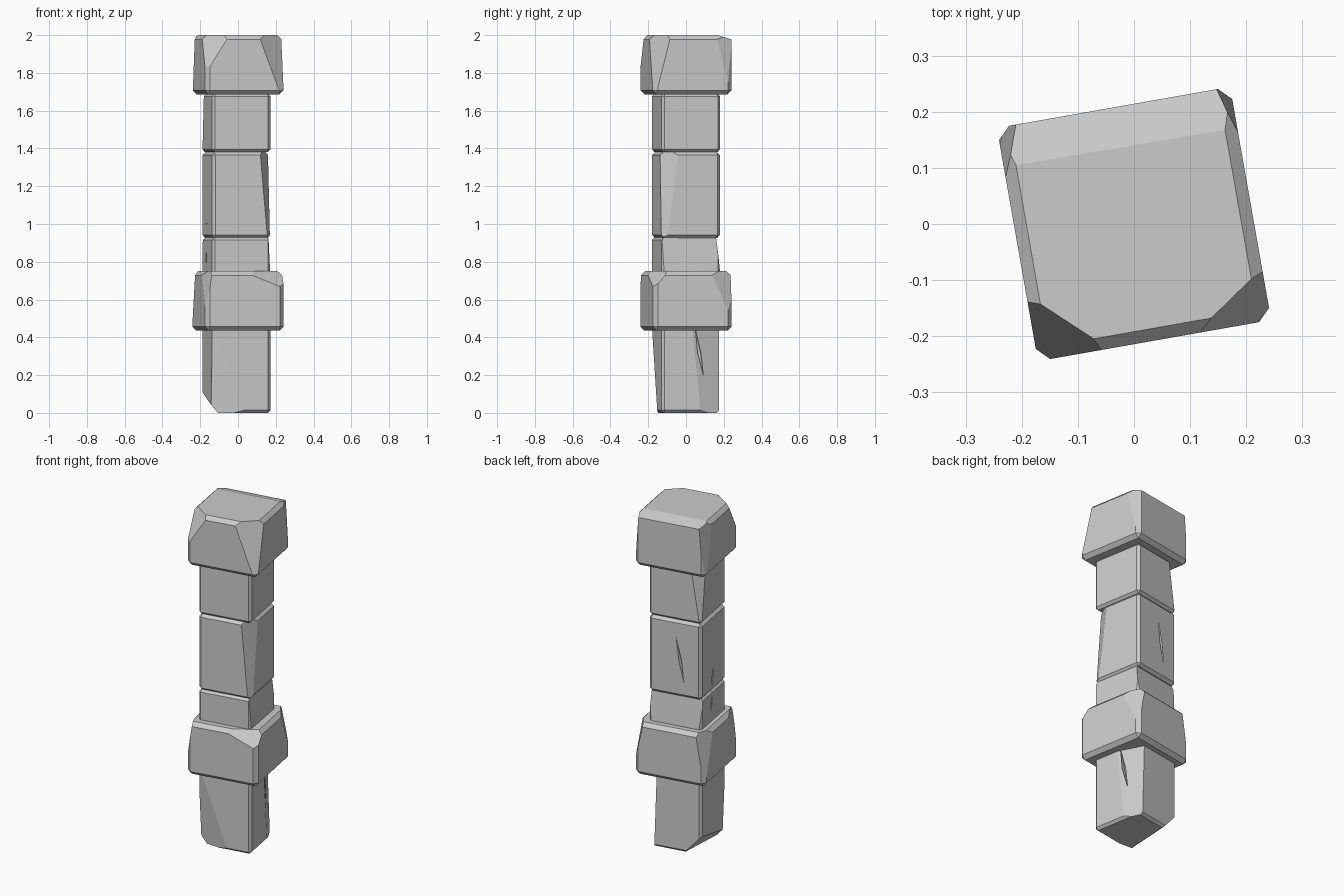
import bpy, bmesh, math
from mathutils import Vector, Matrix

if "Cube" in bpy.data.objects:
    bpy.data.objects.remove(bpy.data.objects["Cube"])

ROT = Matrix.Rotation(math.radians(10), 4, 'Z')


def link(name, bm):
    bmesh.ops.recalc_face_normals(bm, faces=bm.faces[:])
    me = bpy.data.meshes.new(name)
    bm.to_mesh(me)
    bm.free()
    ob = bpy.data.objects.new(name, me)
    bpy.context.collection.objects.link(ob)
    return ob


def block(name, half, z0, z1, bevel, cx=0.0, chips=()):
    """Turned, bevelled stone block; each chip is a plane through three points."""
    bm = bmesh.new()
    bmesh.ops.create_cube(bm, size=1)
    centre = Vector((cx, 0, (z0 + z1) / 2))
    mat = Matrix.Translation(centre) @ ROT @ Matrix.Diagonal((half * 2, half * 2, z1 - z0, 1))
    bmesh.ops.transform(bm, matrix=mat, verts=bm.verts)
    bmesh.ops.bevel(bm, geom=bm.edges[:], offset=bevel, segments=1,
                    affect='EDGES', profile=0.5)
    for a, b, c in chips:
        a, b, c = Vector(a), Vector(b), Vector(c)
        n = (b - a).cross(c - a).normalized()
        if n.dot(centre - a) > 0:
            n = -n
        bmesh.ops.bisect_plane(bm, geom=bm.verts[:] + bm.edges[:] + bm.faces[:],
                               plane_co=a, plane_no=n, clear_outer=True, dist=1e-5)
        rim = [e for e in bm.edges if e.is_boundary]
        if rim:
            bmesh.ops.contextual_create(bm, geom=rim)
    return link(name, bm)


def crack(ob, a, b, width, out, depth=0.02):
    """Carve a thin pointed groove from a to b on the face looking along out."""
    a, b = Vector(a), Vector(b)
    out = (ROT.to_3x3() @ Vector(out)).normalized()
    mid = (a + b) / 2
    side = (b - a).cross(out).normalized() * width / 2
    bm = bmesh.new()
    for p in (a, b, mid + side, mid - side, mid - out * depth, mid + out * depth):
        bm.verts.new(p)
    bmesh.ops.convex_hull(bm, input=bm.verts[:])
    cutter = link("crack_cutter", bm)
    cutter.hide_render = True
    mod = ob.modifiers.new("crack", 'BOOLEAN')
    mod.operation = 'DIFFERENCE'
    mod.solver = 'EXACT'
    mod.object = cutter
    bpy.context.view_layer.objects.active = ob
    bpy.ops.object.modifier_apply(modifier=mod.name)
    bpy.data.objects.remove(cutter)


# Capital with worn top edges and corners
block("capital", 0.211, 1.685, 2.0, 0.022, 0, [
    ((-0.183, -0.145, 1.975), (-0.065, -0.222, 1.975), (-0.16, -0.23, 1.84)),
    ((0.115, -0.197, 1.975), (0.225, -0.09, 1.975), (0.215, -0.178, 1.71)),
    ((0.145, 0.165, 2.0), (-0.14, 0.117, 2.0), (0.145, 0.245, 1.975)),
    ((-0.226, 0.10, 1.975), (-0.21, 0.182, 1.975), (-0.235, 0.16, 1.71)),
    ((0.145, 0.245, 1.975), (0.175, 0.185, 1.975), (0.172, 0.235, 1.71)),
])

# Upper shaft stone
block("shaft_upper", 0.157, 1.38, 1.69, 0.014, -0.008, [
    ((-0.178, 0.08, 1.68), (-0.135, 0.136, 1.68), (-0.184, 0.12, 1.40)),
])

# Middle shaft stone, front right corner broken away
middle = block("shaft_middle", 0.157, 0.925, 1.38, 0.016, -0.008, [
    ((0.12, -0.133, 1.37), (0.155, -0.05, 1.37), (0.155, -0.130, 0.94)),
])
crack(middle, (-0.04, 0.152, 1.29), (-0.09, 0.144, 1.00), 0.018, (0, 1, 0))
crack(middle, (-0.158, -0.02, 1.09), (-0.160, -0.01, 0.92), 0.014, (-1, 0, 0))

# Lower shaft stone above the band
lower = block("shaft_lower", 0.157, 0.70, 0.93, 0.014, -0.008, [
    ((-0.17, 0.11, 0.92), (0.12, 0.161, 0.92), (0.12, 0.180, 0.77)),
    ((0.158, -0.10, 0.91), (0.125, 0.14, 0.80), (0.118, 0.14, 0.92)),
])
crack(lower, (-0.160, -0.01, 0.93), (-0.164, 0.01, 0.76), 0.014, (-1, 0, 0))

# Band block round the shaft
block("band", 0.211, 0.435, 0.75, 0.022, 0, [
    ((0.07, -0.203, 0.73), (0.222, -0.12, 0.725), (0.222, -0.178, 0.665)),
    ((0.188, 0.14, 0.73), (0.172, 0.215, 0.58), (0.12, 0.24, 0.73)),
    ((-0.19, -0.13, 0.73), (-0.14, -0.235, 0.73), (-0.168, -0.23, 0.58)),
    ((-0.222, 0.09, 0.73), (-0.19, 0.187, 0.73), (-0.235, 0.16, 0.50)),
])

# Foot stone with chipped lower corners
foot = block("foot", 0.157, 0.0, 0.46, 0.014, -0.008, [
    ((-0.13, -0.177, 0.42), (0.03, -0.151, 0.0), (-0.15, -0.14, 0.0)),
    ((-0.182, 0.08, 0.10), (-0.155, -0.08, 0.06), (-0.10, -0.05, 0.0)),
    ((0.14, 0.045, 0.43), (0.142, 0.07, 0.0), (0.08, 0.175, 0.2)),
])
crack(foot, (0.134, 0.03, 0.52), (0.112, 0.10, 0.12), 0.03, (1, 0.6, 0), 0.025)
